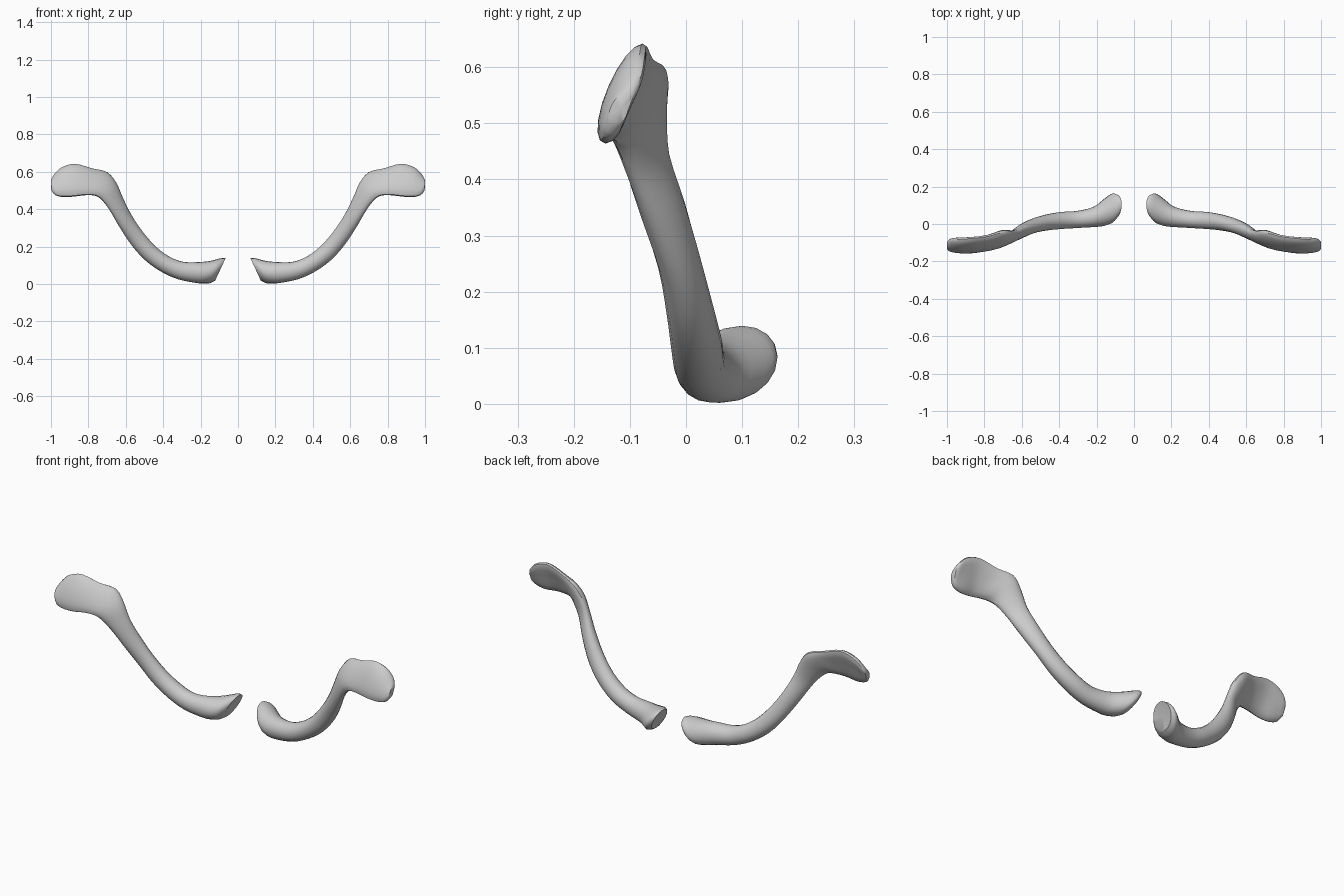
import bpy, bmesh, math
from mathutils import Vector

if "Cube" in bpy.data.objects:
    bpy.data.objects.remove(bpy.data.objects["Cube"])

SIDES, STEPS = 18, 3

# Stations from inner to outer end: top x, top z, bottom x, bottom z, front y, back y, lean
STATIONS = [
    (.066, .138, .122, .018, .030, .155, .012),
    (.090, .138, .150, .004, .003, .163, .012),
    (.150, .123, .180, .002, -.012, .130, .005),
    (.210, .117, .222, .005, -.017, .092, 0),
    (.290, .118, .320, .025, -.022, .070, 0),
    (.365, .145, .410, .065, -.027, .065, 0),
    (.440, .200, .500, .130, -.035, .050, 0),
    (.510, .280, .575, .215, -.050, .028, 0),
    (.570, .370, .640, .315, -.080, .000, .010),
    (.615, .460, .690, .400, -.107, -.030, .020),
    (.650, .540, .730, .450, -.127, -.033, .030),
    (.700, .598, .765, .472, -.140, -.032, .042),
    (.780, .618, .820, .474, -.150, -.055, .036),
    (.870, .642, .870, .468, -.157, -.066, .034),
    (.940, .625, .930, .464, -.157, -.068, .030),
    (.982, .588, .977, .475, -.150, -.075, .025),
    (1.00, .555, .997, .500, -.137, -.090, .010),
]


def spline(a, b, c, d, t):
    """Smooth interpolation between b and c."""
    return [.5 * (2 * q + (r - p) * t + (2 * p - 5 * q + 4 * r - s) * t * t
                  + (3 * q - p - 3 * r + s) * t ** 3)
            for p, q, r, s in zip(a, b, c, d)]


def ring(bm, station):
    """Leaning oval section spanning the given top, bottom, front and back."""
    xt, zt, xb, zb, y0, y1, lean = station
    centre = Vector(((xt + xb) / 2, (y0 + y1) / 2, (zt + zb) / 2))
    up = Vector(((xt - xb) / 2, lean, (zt - zb) / 2))
    depth = math.sqrt(max(((y1 - y0) / 2) ** 2 - lean ** 2, 1e-5))
    hollow = .45 * min(1, max(0, (centre.x - .72) / .08))
    verts = []
    for i in range(SIDES):
        a = 2 * math.pi * i / SIDES
        s = math.sin(a)
        d = depth * s * (1 - hollow * max(0, s) ** 2)
        verts.append(bm.verts.new(centre + up * math.cos(a) + Vector((0, d, 0))))
    return verts


# Collar bone: lofted S-curve, mirrored to the other side
bm = bmesh.new()
n = len(STATIONS)
rings = []
for i in range(n - 1):
    near = [STATIONS[min(max(i + k, 0), n - 1)] for k in (-1, 0, 1, 2)]
    rings += [ring(bm, spline(*near, k / STEPS)) for k in range(STEPS)]
rings.append(ring(bm, STATIONS[-1]))
for a, b in zip(rings, rings[1:]):
    for j in range(SIDES):
        k = (j + 1) % SIDES
        bm.faces.new((a[j], a[k], b[k], b[j]))

# Joint faces: slightly dished inner end, domed outer end
for loop, shift in ((rings[0], .008), (rings[-1], .002)):
    mid = sum((v.co for v in loop), Vector()) / SIDES
    tip = bm.verts.new(mid + Vector((shift, 0, 0)))
    for j in range(SIDES):
        bm.faces.new((loop[j], loop[(j + 1) % SIDES], tip))
bmesh.ops.recalc_face_normals(bm, faces=bm.faces)

mesh = bpy.data.meshes.new("collar_bones")
bm.to_mesh(mesh)
bm.free()
bones = bpy.data.objects.new("collar_bones", mesh)
bpy.context.collection.objects.link(bones)
mirror = bones.modifiers.new("mirror", 'MIRROR')
mirror.use_axis = (True, False, False)
mirror.use_mirror_merge = False

bpy.context.view_layer.objects.active = bones
bones.select_set(True)
bpy.ops.object.shade_smooth_by_angle(angle=math.radians(40))
